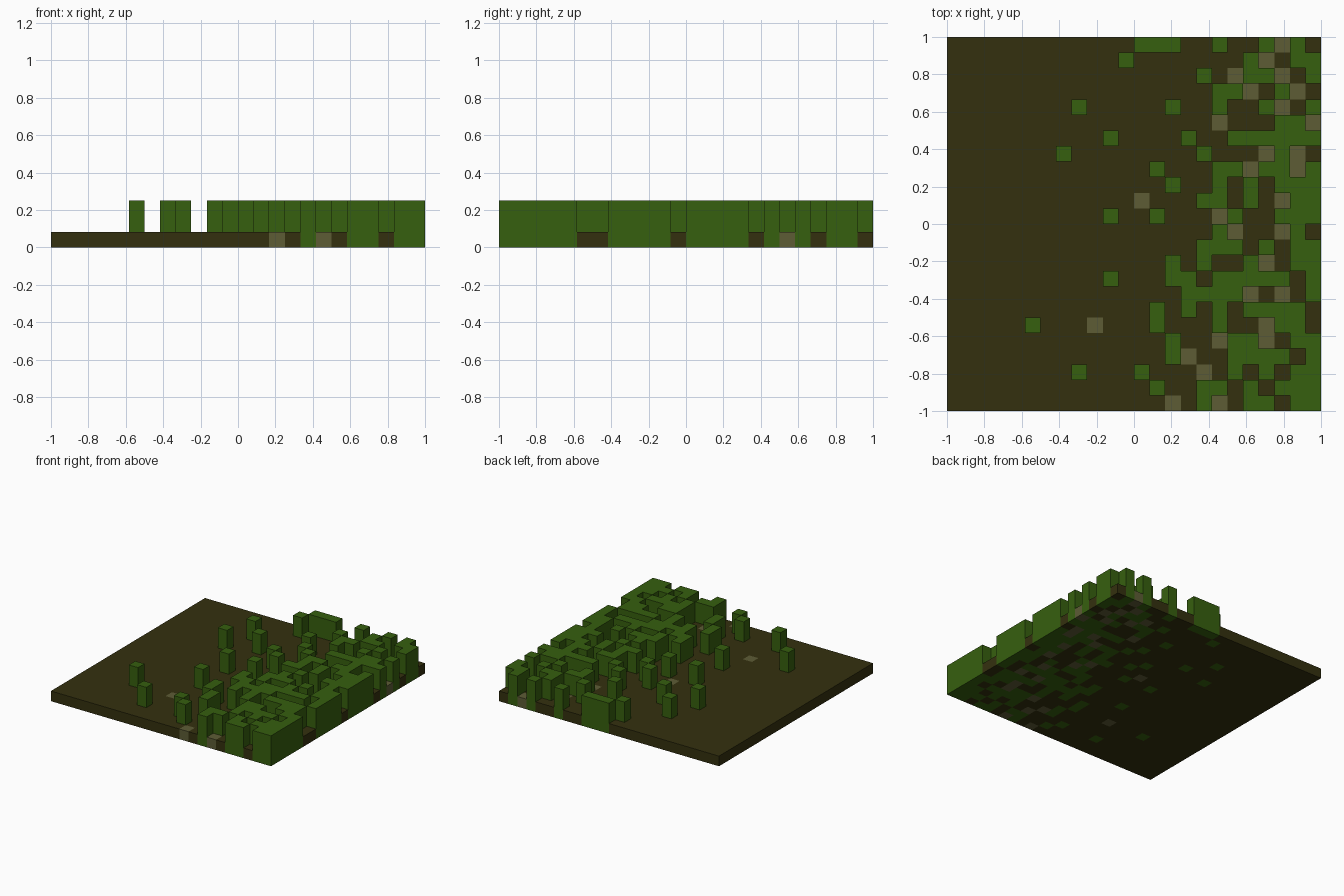
import bpy, bmesh
from mathutils import Vector

cube = bpy.data.objects.get("Cube")
if cube:
    bpy.data.objects.remove(cube, do_unlink=True)

N = 24
S = 2.0 / N

# Ground plan, back row first: . soil, g tall grass, s stone
PLAN = [
    "............ggg..g..gsg.",
    "...........g.......gs.gg",
    "................g.sggs.g",
    ".................ggs.gs.",
    "........g.....g..g..gs.g",
    ".................s...ggs",
    "..........g....g..gggggg",
    ".......g........g...sgs.",
    ".............g...ggsggsg",
    "..............g..g.g.ggg",
    "............s...gg.g.sgg",
    "..........g..g...sg..ggg",
    ".................gs..sg.",
    "................ggg.g.gg",
    "..............g.g..gs.gg",
    "..........g...gg.ggggg.g",
    "...............ggggs.s.g",
    ".............g.g.g.gggg.",
    ".....g...s...g...g..sgg.",
    "..............g..sggs.gg",
    "..............gs..gggg.g",
    "........g...g...s.g.g.gg",
    ".............g..gg.g.ggg",
    "..............s.gs.gg.gg",
]
HEIGHT = {".": 1, "s": 1, "g": 3}


def material(name, rgb):
    m = bpy.data.materials.new(name)
    m.use_nodes = True
    m.diffuse_color = (*rgb, 1)
    bsdf = m.node_tree.nodes["Principled BSDF"]
    bsdf.inputs["Base Color"].default_value = (*rgb, 1)
    bsdf.inputs["Roughness"].default_value = 0.9
    return m


def kind(x, y):
    return PLAN[N - 1 - y][x] if 0 <= x < N and 0 <= y < N else None


def height(x, y):
    return HEIGHT.get(kind(x, y), 0)


def build(name, key, mat):
    """One object from all cells of one kind, with only the exposed faces."""
    bm = bmesh.new()

    def quad(*points):
        bm.faces.new([bm.verts.new(((px * S) - 1, (py * S) - 1, pz * S))
                      for px, py, pz in points])

    for y in range(N):
        for x in range(N):
            if kind(x, y) != key:
                continue
            h = HEIGHT[key]
            # Top and underside
            quad((x, y, h), (x + 1, y, h), (x + 1, y + 1, h), (x, y + 1, h))
            quad((x, y, 0), (x, y + 1, 0), (x + 1, y + 1, 0), (x + 1, y, 0))
            # Walls rising above each neighbour
            for dx, dy, a, b in ((0, -1, (0, 0), (1, 0)), (1, 0, (1, 0), (1, 1)),
                                 (0, 1, (1, 1), (0, 1)), (-1, 0, (0, 1), (0, 0))):
                for z in range(height(x + dx, y + dy), h):
                    quad((x + a[0], y + a[1], z), (x + b[0], y + b[1], z),
                         (x + b[0], y + b[1], z + 1), (x + a[0], y + a[1], z + 1))
    bmesh.ops.remove_doubles(bm, verts=bm.verts, dist=1e-4)
    mesh = bpy.data.meshes.new(name)
    bm.to_mesh(mesh)
    bm.free()
    mesh.materials.append(mat)
    obj = bpy.data.objects.new(name, mesh)
    bpy.context.collection.objects.link(obj)
    return obj


# Soil slab, grass columns and flush stones
build("soil_slab", ".", material("dark brown soil", (0.034, 0.030, 0.0045)))
build("grass_columns", "g", material("grass green", (0.037, 0.115, 0.0045)))
build("flat_stones", "s", material("olive stone", (0.110, 0.107, 0.036)))
